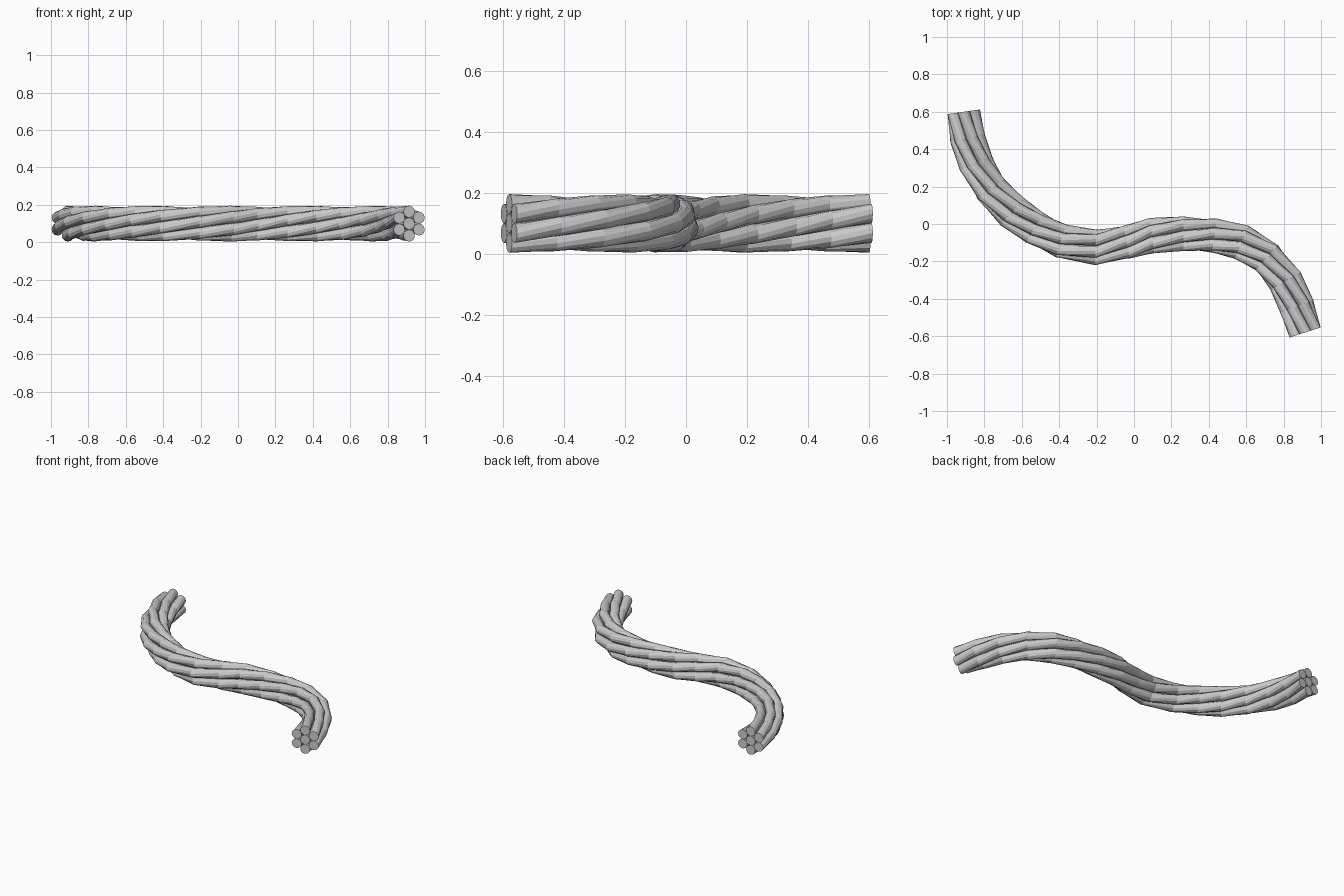
import bpy, bmesh, math
from mathutils import Vector

if "Cube" in bpy.data.objects:
    bpy.data.objects.remove(bpy.data.objects["Cube"])

CZ = 0.099        # height of the rope's centre line
R_STRAND = 0.032  # radius of one strand
R_LAY = 0.064     # distance of outer strands from the centre line
SIDES = 12
TURNS = 1.0

# S-shaped centre line seen from above
PATH = [Vector((x, y, CZ)) for x, y in [
    (-0.91, 0.60), (-0.89, 0.46), (-0.845, 0.325), (-0.765, 0.187),
    (-0.65, 0.065), (-0.53, -0.02), (-0.39, -0.09), (-0.205, -0.125),
    (-0.04, -0.097), (0.095, -0.062), (0.265, -0.052), (0.43, -0.062),
    (0.575, -0.097), (0.71, -0.18), (0.81, -0.305), (0.87, -0.44),
    (0.915, -0.58)]]
UP = Vector((0, 0, 1))

# Frames along the path: position, sideways vector, twist angle
lengths = [0.0]
for a, b in zip(PATH, PATH[1:]):
    lengths.append(lengths[-1] + (b - a).length)
FRAMES = []
for i, p in enumerate(PATH):
    before = PATH[max(i - 1, 0)]
    after = PATH[min(i + 1, len(PATH) - 1)]
    side = (after - before).normalized().cross(UP)
    FRAMES.append((p, side, 2 * math.pi * TURNS * lengths[i] / lengths[-1]))


def polar(side, radius, angle):
    return (side * math.cos(angle) + UP * math.sin(angle)) * radius


def strand(name, lay, phase):
    bm = bmesh.new()
    rings = []
    for p, side, twist in FRAMES:
        c = p + polar(side, lay, phase + twist)
        rings.append([bm.verts.new(c + polar(side, R_STRAND,
                      phase + twist + 2 * math.pi * k / SIDES))
                      for k in range(SIDES)])
    for r0, r1 in zip(rings, rings[1:]):
        for k in range(SIDES):
            n = (k + 1) % SIDES
            bm.faces.new((r0[k], r0[n], r1[n], r1[k]))
    bm.faces.new(rings[0])
    bm.faces.new(rings[-1])
    bmesh.ops.recalc_face_normals(bm, faces=bm.faces)
    mesh = bpy.data.meshes.new(name)
    bm.to_mesh(mesh)
    bm.free()
    bpy.context.collection.objects.link(bpy.data.objects.new(name, mesh))


# Core strand and six strands laid around it
strand("core_strand", 0.0, 0.0)
for i in range(6):
    strand(f"outer_strand_{i + 1}", R_LAY, math.radians(90 + 60 * i))
